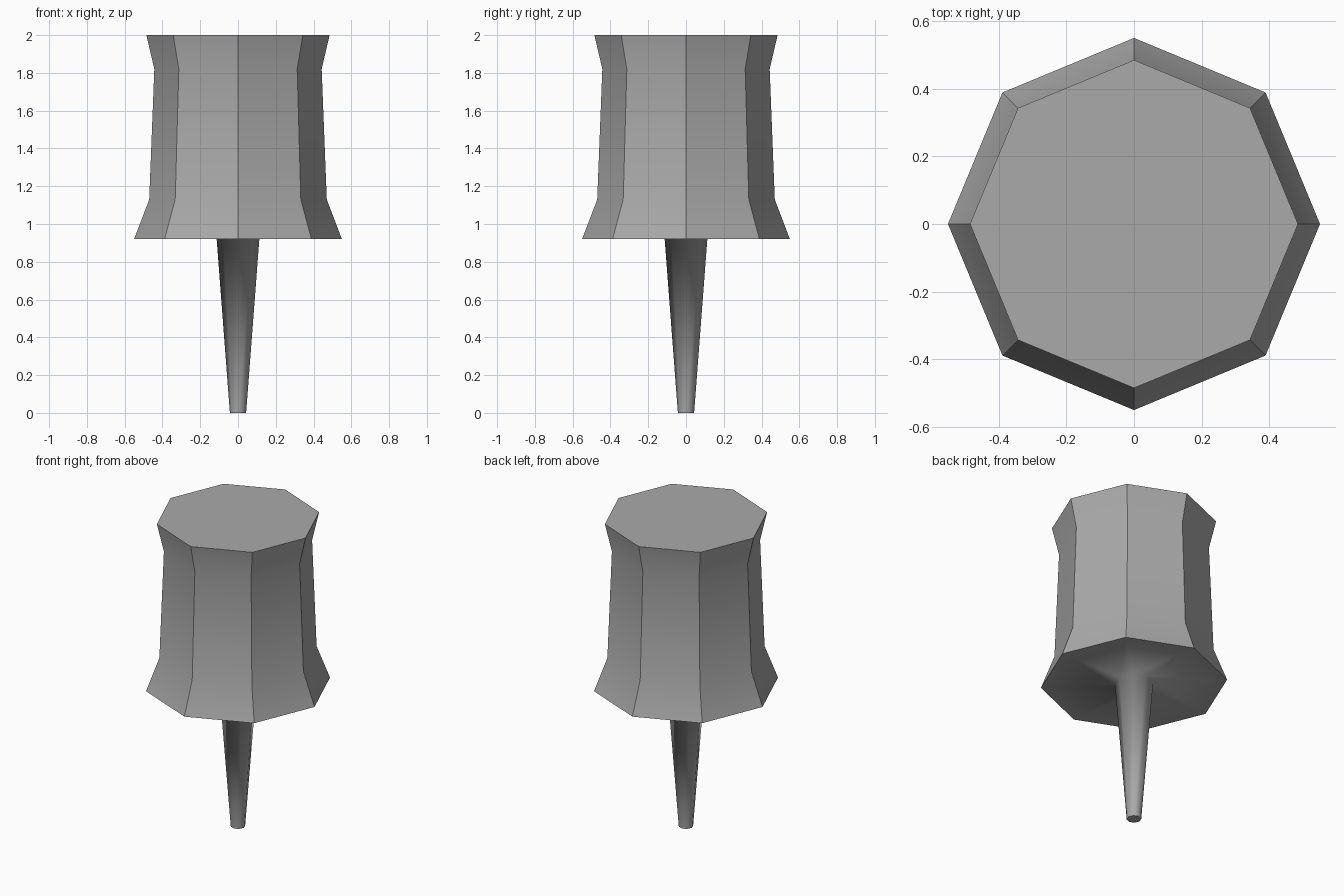
import bpy, bmesh
from math import cos, sin, pi

cube = bpy.data.objects.get("Cube")
if cube:
    bpy.data.objects.remove(cube, do_unlink=True)

SIDES = 8

# Single grey material
grey = bpy.data.materials.new("plain grey")
grey.use_nodes = True
grey.diffuse_color = (0.4, 0.4, 0.4, 1)
grey.node_tree.nodes["Principled BSDF"].inputs["Base Color"].default_value = grey.diffuse_color


def lathe(name, profile, cap, facet):
    """Turn (radius, z) points into rings; cap one end; facet keeps lengthwise edges sharp."""
    bm = bmesh.new()
    rings = [[bm.verts.new((r * cos(2 * pi * i / SIDES), r * sin(2 * pi * i / SIDES), z))
              for i in range(SIDES)] for r, z in profile]
    for low, high in zip(rings, rings[1:]):
        for i in range(SIDES):
            j = (i + 1) % SIDES
            side = bm.faces.new((low[i], low[j], high[j], high[i]))
            side.smooth = True
            if facet:
                bm.edges.get((low[i], high[i])).smooth = False
    end = bm.faces.new(rings[-1] if cap == "top" else rings[0][::-1])
    end.smooth = True
    for edge in end.edges:
        edge.smooth = False
    mesh = bpy.data.meshes.new(name)
    bm.to_mesh(mesh)
    bm.free()
    mesh.materials.append(grey)
    obj = bpy.data.objects.new(name, mesh)
    bpy.context.collection.objects.link(obj)
    return obj


# Flared octagonal grip with a flat top
lathe("grip", [(0.55, 0.92), (0.47, 1.13), (0.443, 1.82), (0.485, 2.0)], "top", True)

# Tapered pin blending into the underside of the grip
lathe("pin_and_underside", [(0.043, 0), (0.113, 0.92), (0.55, 0.92)], "bottom", False)
